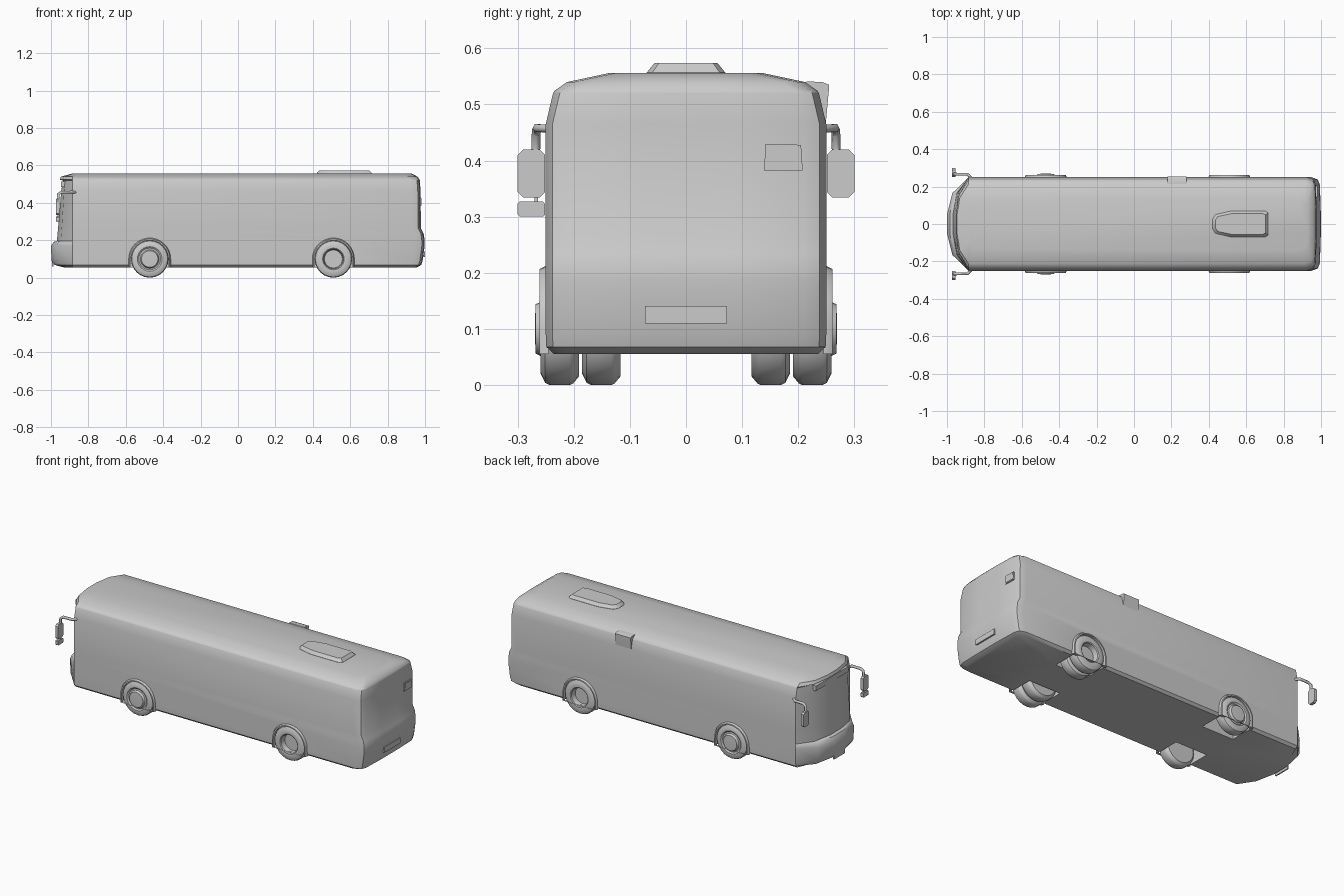
import bpy, bmesh, math
from mathutils import Vector

if "Cube" in bpy.data.objects:
    bpy.data.objects.remove(bpy.data.objects["Cube"])


def make(name, verts, faces, angle=35):
    me = bpy.data.meshes.new(name)
    me.from_pydata(verts, [], faces)
    bm = bmesh.new()
    bm.from_mesh(me)
    bmesh.ops.recalc_face_normals(bm, faces=bm.faces)
    bm.to_mesh(me)
    bm.free()
    ob = bpy.data.objects.new(name, me)
    bpy.context.collection.objects.link(ob)
    smooth(ob, angle)
    return ob


def smooth(ob, angle=35):
    bpy.ops.object.select_all(action='DESELECT')
    ob.select_set(True)
    bpy.context.view_layer.objects.active = ob
    bpy.ops.object.shade_smooth_by_angle(angle=math.radians(angle))


def loft(name, rings, closed=False, angle=35):
    """Join equal rings; closed links last ring to first, otherwise ends are capped."""
    n, m = len(rings[0]), len(rings)
    verts = [v for r in rings for v in r]
    faces = []
    for i in range(m if closed else m - 1):
        a, b = i * n, ((i + 1) % m) * n
        faces += [(a + k, a + (k + 1) % n, b + (k + 1) % n, b + k) for k in range(n)]
    if not closed:
        faces += [tuple(range(n)), tuple(range((m - 1) * n, m * n))]
    return make(name, verts, faces, angle)


def box(name, x, y, z, bevel=0.0):
    rings = [[(x[0], y[0], c), (x[1], y[0], c), (x[1], y[1], c), (x[0], y[1], c)] for c in z]
    ob = loft(name, rings)
    if bevel:
        mod = ob.modifiers.new("bevel", 'BEVEL')
        mod.width = bevel
    return ob


def lathe(name, profile, cx, cz, s, n=24):
    """Spin (y, radius) points about the axle."""
    rings = [[(cx + r * math.cos(2 * math.pi * k / n), s * y, cz + r * math.sin(2 * math.pi * k / n))
              for k in range(n)] for y, r in profile]
    return loft(name, rings)


# Body: horizontal slices (height, front x, rear x, half width)
levels = [(0.055, -0.93, 0.955, 0.235), (0.068, -0.98, 0.98, 0.249), (0.09, -0.997, 0.987, 0.25),
          (0.17, -1.0, 0.998, 0.25), (0.192, -0.985, 0.998, 0.25), (0.197, -0.968, 0.998, 0.25),
          (0.235, -0.965, 0.993, 0.25), (0.265, -0.962, 0.978, 0.25), (0.465, -0.945, 0.976, 0.25),
          (0.52, -0.936, 0.972, 0.237), (0.524, -0.953, 0.971, 0.235),
          (0.54, -0.947, 0.96, 0.212), (0.556, -0.89, 0.93, 0.137)]


def slice_ring(z, xf, xr, w):
    k = w / 0.25
    side = -0.885 if z < 0.55 else -0.86
    half = [(xf, 0.05 * k), (xf + (side - xf) * 0.25, 0.165 * k), (side, w),
            (xr - 0.05, w), (xr - 0.015, w - 0.012), (xr - 0.004, w - 0.04), (xr, 0.08 * k)]
    return [(x, y, z) for x, y in half] + [(x, -y, z) for x, y in reversed(half)]


body = loft("bus_body", [slice_ring(*lv) for lv in levels])

# Wheel wells
R = 0.102
AXLES = (-0.472, 0.51)


def arch(cx, r, y, n=16, low=0.0):
    pts = [(cx + r * math.cos(math.pi * k / n), y, 0.1 + r * math.sin(math.pi * k / n)) for k in range(n + 1)]
    return [(cx + r, y, low)] + pts + [(cx - r, y, low)]


for cx in AXLES:
    for s in (-1, 1):
        cutter = loft("well_cutter", [arch(cx, R, s * 0.105), arch(cx, R, s * 0.3)])
        mod = body.modifiers.new("well", 'BOOLEAN')
        mod.operation, mod.solver, mod.object = 'DIFFERENCE', 'EXACT', cutter
        bpy.context.view_layer.objects.active = body
        bpy.ops.object.modifier_apply(modifier=mod.name)
        bpy.data.objects.remove(cutter)
smooth(body)

# Wheels and arch trims
TYRE = [(0, 0.06), (0, 0.085), (0.01, 0.097), (0.016, 0.1), (0.052, 0.1), (0.06, 0.096), (0.068, 0.08), (0.068, 0.066)]
FRONT_HUB = [(0.062, 0.058), (0.064, 0.05), (0.077, 0.044), (0.078, 0.02)]
REAR_HUB = [(0.068, 0.058), (0.064, 0.053), (0.035, 0.048), (0.035, 0.02)]
for s in (-1, 1):
    side = "left" if s < 0 else "right"
    for cx, hub, end in zip(AXLES, (FRONT_HUB, REAR_HUB), ("front", "rear")):
        lathe(f"{end}_wheel_{side}", [(0.191 + y, r) for y, r in TYRE + hub], cx, 0.1, s)
        trim = [arch(cx, r, s * y, low=0.055) for r, y in
                ((R - 0.002, 0.245), (R - 0.002, 0.261), (0.107, 0.261), (0.113, 0.249), (0.113, 0.245))]
        loft(f"{end}_arch_trim_{side}", trim, closed=True)
    lathe(f"inner_rear_wheel_{side}", [(0.117 + y, r) for y, r in TYRE], AXLES[1], 0.1, s)

# Roof unit with a tapered nose
plan = [(0.42, 0.025), (0.435, 0.05), (0.52, 0.07), (0.70, 0.07), (0.717, 0.06)]
outline = plan + [(x, -y) for x, y in reversed(plan)]
mid = 0.57
loft("roof_unit", [[(mid + (x - mid) * f, y * g, z) for x, y in outline]
                   for z, f, g in ((0.55, 1, 1), (0.557, 1, 1), (0.574, 0.9, 0.8))])

# Side display box on the roof edge
sect = [(0.2, 0.53), (0.215, 0.541), (0.243, 0.54), (0.255, 0.535), (0.255, 0.53), (0.249, 0.465), (0.23, 0.465)]
loft("side_display", [[(x, y, z) for y, z in sect] for x in (0.18, 0.28)])

# Rear display: frame and recessed screen
def slab(name, x0, x1, outer):
    return loft(name, [[(x, y, z) for y, z in outer] for x in (x0, x1)])


slab("rear_display", 0.965, 0.979, [(0.139, 0.382), (0.208, 0.382), (0.205, 0.428), (0.142, 0.43)])
slab("rear_display_screen", 0.97, 0.981, [(0.144, 0.386), (0.203, 0.386), (0.201, 0.424), (0.146, 0.425)])

# Number plates
box("rear_plate", (0.985, 0.999), (-0.073, 0.073), (0.11, 0.141))
box("front_plate", (-0.994, -0.987), (-0.05, 0.05), (0.06, 0.09))

# Front destination panel under the roof lip
box("front_display", (-0.946, -0.92), (-0.15, 0.15), (0.485, 0.515))


# Mirrors: bent arm plus bevelled head
def tube(name, path, h):
    cu = bpy.data.curves.new(name, 'CURVE')
    cu.dimensions = '3D'
    sp = cu.splines.new('POLY')
    sp.points.add(len(path) - 1)
    for p, co in zip(sp.points, path):
        p.co = (*co, 1)
    cu.bevel_depth, cu.bevel_resolution, cu.use_fill_caps = h, 1, True
    ob = bpy.data.objects.new(name, cu)
    bpy.context.collection.objects.link(ob)
    return ob


def mirror_head(name, s, z0, z1, c):
    y0, y1 = 0.251, 0.3
    pts = [(y0 + c, z0), (y1 - c, z0), (y1, z0 + c), (y1, z1 - c), (y1 - c, z1), (y0 + c, z1), (y0, z1 - c), (y0, z0 + c)]
    return slab(name, -0.972, -0.955, [(s * y, z) for y, z in pts])


for s in (-1, 1):
    side = "left" if s < 0 else "right"
    tube(f"mirror_arm_{side}", [(-0.87, s * 0.245, 0.457), (-0.89, s * 0.266, 0.458), (-0.945, s * 0.266, 0.457),
                                (-0.96, s * 0.267, 0.447), (-0.963, s * 0.268, 0.41)], 0.008)
    mirror_head(f"mirror_head_{side}", s, 0.334, 0.42, 0.01)
mirror_head("lower_mirror", -1, 0.3, 0.327, 0.004)
box("lower_mirror_stem", (-0.966, -0.96), (-0.27, -0.264), (0.32, 0.34))
